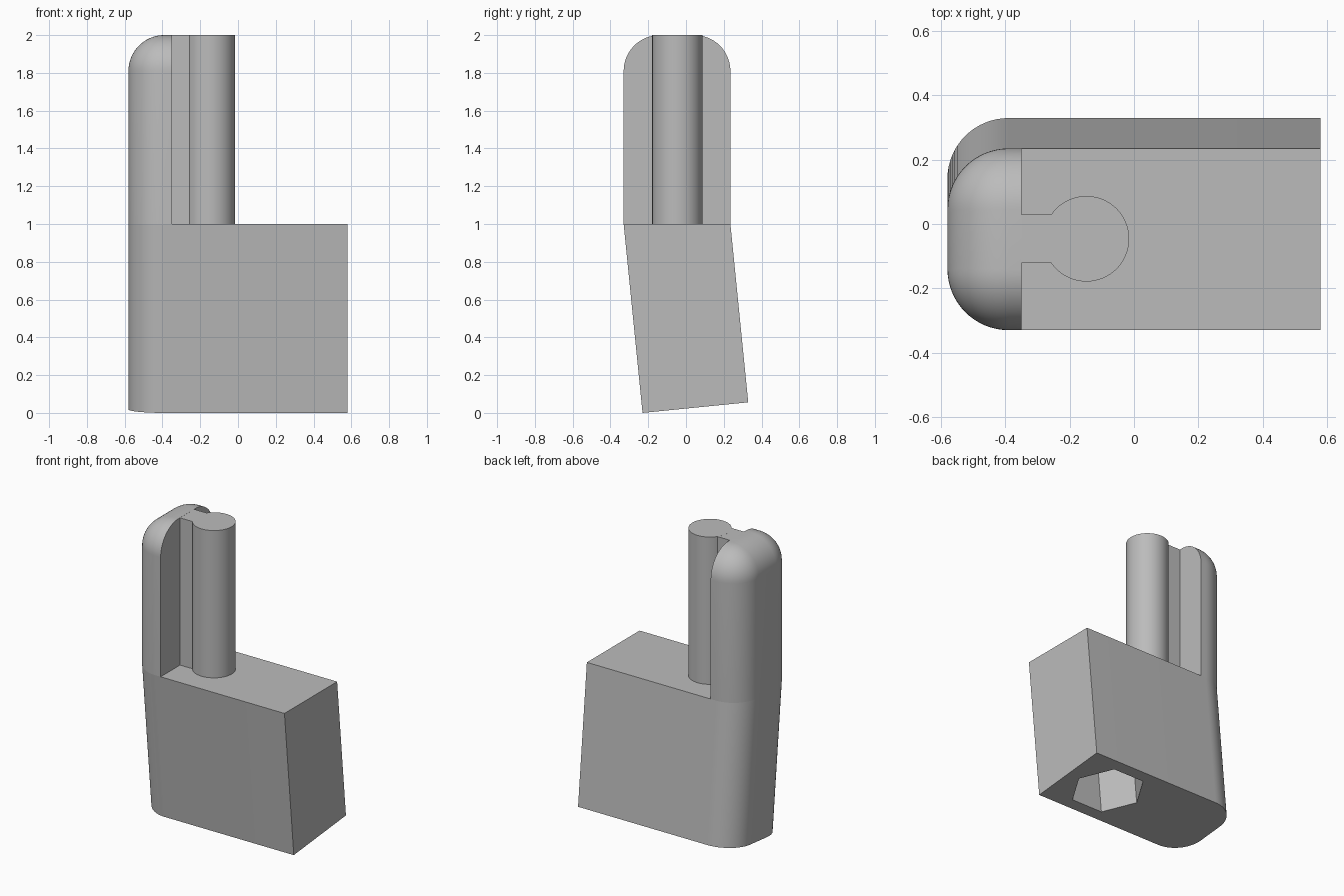
import bpy, bmesh, math
from mathutils import Matrix, Vector

if "Cube" in bpy.data.objects:
    bpy.data.objects.remove(bpy.data.objects["Cube"], do_unlink=True)

X0, X1, Y0, Y1 = -0.58, 0.58, -0.33, 0.235
MID, TOP, WALL, R = 1.0, 2.0, -0.35, 0.19
LEAN = math.atan(0.1)

grey = bpy.data.materials.new("plain grey")
grey.use_nodes = True
colour = (0.5, 0.5, 0.5, 1)
grey.diffuse_color = colour
grey.node_tree.nodes["Principled BSDF"].inputs["Base Color"].default_value = colour


def add(name, bm):
    bmesh.ops.recalc_face_normals(bm, faces=bm.faces)
    mesh = bpy.data.meshes.new(name)
    bm.to_mesh(mesh)
    bm.free()
    mesh.materials.append(grey)
    ob = bpy.data.objects.new(name, mesh)
    bpy.context.collection.objects.link(ob)
    return ob


def smooth(ob):
    bpy.ops.object.select_all(action="DESELECT")
    ob.select_set(True)
    bpy.context.view_layer.objects.active = ob
    bpy.ops.object.shade_smooth_by_angle(angle=math.radians(30))


def box(lo, hi):
    bm = bmesh.new()
    bmesh.ops.create_cube(bm, size=1)
    for v in bm.verts:
        v.co = [a + (b - a) * (c + 0.5) for a, b, c in zip(lo, hi, v.co)]
    return bm


def leaned(x, y):
    """Point of the tilted bottom plane below (x, y)."""
    t = (y - Y0) * math.cos(LEAN)
    return Vector((x, Y0 + 0.1 + t * math.cos(LEAN), t * math.sin(LEAN)))


# Leaning base block, rounded at one end
outline = [(X1, Y0), (X1, Y1)]
for cy, start in ((Y1 - R, 90), (Y0 + R, 180)):
    for i in range(17):
        a = math.radians(start + 90 * i / 16)
        outline.append((X0 + R + R * math.cos(a), cy + R * math.sin(a)))
bm = bmesh.new()
upper = [bm.verts.new((x, y, MID)) for x, y in outline]
lower = [bm.verts.new(leaned(x, y)) for x, y in outline]
bm.faces.new(upper)
bm.faces.new(lower[::-1])
n = len(outline)
for i in range(n):
    j = (i + 1) % n
    bm.faces.new((upper[i], lower[i], lower[j], upper[j]))
base = add("base_block", bm)

# Hexagonal socket along the leaning axis
depth = 0.6
bm = bmesh.new()
bmesh.ops.create_cone(bm, cap_ends=True, segments=6, radius1=0.235, radius2=0.235, depth=2 * depth)
corner = max(bm.verts, key=lambda v: v.co.x).co
turn = Matrix.Rotation(-math.atan2(corner.y, corner.x), 4, "Z")
place = Matrix.Translation(leaned(0.255, (Y0 + Y1) / 2)) @ Matrix.Rotation(LEAN, 4, "X")
bmesh.ops.transform(bm, matrix=place @ turn, verts=bm.verts)
cutter = add("socket_cutter", bm)
cutter.hide_render = True
cut = base.modifiers.new("socket", "BOOLEAN")
cut.operation = "DIFFERENCE"
cut.solver = "EXACT"
cut.object = cutter
bpy.context.view_layer.objects.active = base
bpy.ops.object.modifier_apply(modifier=cut.name)
bpy.data.objects.remove(cutter, do_unlink=True)
smooth(base)

# Upright back wall with rounded shoulders, cut flat on the inside
bm = box((X0, Y0, MID), (0.2, Y1, TOP))


def rounded(e):
    m = (e.verts[0].co + e.verts[1].co) / 2
    return m.x < 0.19 and m.z > MID + 0.01


bmesh.ops.bevel(bm, geom=[e for e in bm.edges if rounded(e)], offset=R, offset_type="OFFSET",
                segments=16, profile=0.5, affect="EDGES", clamp_overlap=False)
bmesh.ops.bisect_plane(bm, geom=bm.verts[:] + bm.edges[:] + bm.faces[:],
                       plane_co=(WALL, 0, 0), plane_no=(1, 0, 0), clear_outer=True)
bmesh.ops.holes_fill(bm, edges=[e for e in bm.edges if e.is_boundary], sides=0)
smooth(add("upright_wall", bm))

# Round post and the web joining it to the wall
POST = Vector((-0.148, -0.046, (MID + TOP) / 2))
bm = bmesh.new()
bmesh.ops.create_cone(bm, cap_ends=True, segments=64, radius1=0.133, radius2=0.133,
                      depth=TOP - MID, matrix=Matrix.Translation(POST))
smooth(add("post", bm))
add("post_web", box((WALL - 0.02, -0.122, MID), (-0.24, 0.03, TOP - 0.0005)))
